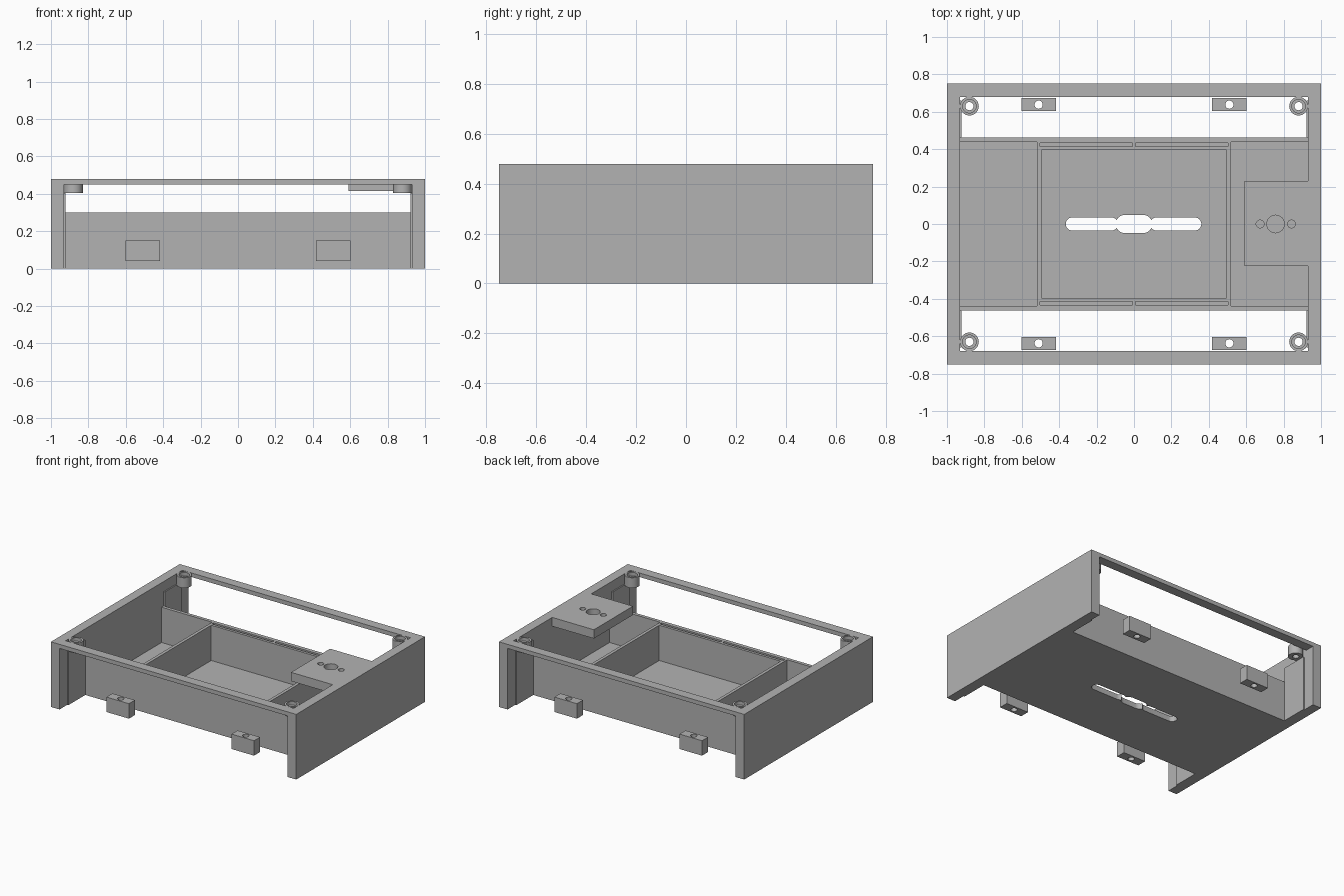
import bpy
import bmesh
from math import pi, cos, sin, radians

old = bpy.data.objects.get("Cube")
if old:
    bpy.data.objects.remove(old, do_unlink=True)

grey = bpy.data.materials.new("plain grey")
grey.use_nodes = True
grey.diffuse_color = (0.45, 0.45, 0.45, 1)
grey.node_tree.nodes["Principled BSDF"].inputs["Base Color"].default_value = grey.diffuse_color


def prism(name, outline, z0, z1):
    """Extrude a closed counter-clockwise outline from z0 to z1."""
    bm = bmesh.new()
    low = [bm.verts.new((x, y, z0)) for x, y in outline]
    high = [bm.verts.new((x, y, z1)) for x, y in outline]
    bm.faces.new(low[::-1])
    bm.faces.new(high)
    n = len(outline)
    for i in range(n):
        j = (i + 1) % n
        bm.faces.new((low[i], low[j], high[j], high[i]))
    mesh = bpy.data.meshes.new(name)
    bm.to_mesh(mesh)
    bm.free()
    mesh.materials.append(grey)
    obj = bpy.data.objects.new(name, mesh)
    bpy.context.collection.objects.link(obj)
    return obj


def box(name, xs, ys, zs):
    (x0, x1), (y0, y1) = sorted(xs), sorted(ys)
    return prism(name, [(x0, y0), (x1, y0), (x1, y1), (x0, y1)], *zs)


def capsule(x0, x1, y, r, steps=16):
    """Outline of a round-ended slot along x; x0 == x1 gives a circle."""
    ends = [(x1, -pi / 2), (x0, pi / 2)]
    closed = x0 == x1
    return [(cx + r * cos(a + pi * i / steps), y + r * sin(a + pi * i / steps))
            for cx, a in ends for i in range(steps if closed else steps + 1)]


def cut(obj, cutter):
    cutter.hide_render = True
    mod = obj.modifiers.new("cut", "BOOLEAN")
    mod.operation = "DIFFERENCE"
    mod.solver = "EXACT"
    mod.object = cutter
    bpy.context.view_layer.objects.active = obj
    bpy.ops.object.modifier_apply(modifier=mod.name)
    bpy.data.objects.remove(cutter, do_unlink=True)


def drill(obj, x, y, r, z0=-0.1, z1=0.6):
    cut(obj, prism("drill", capsule(x, x, y, r), z0, z1))


def smooth(obj):
    bpy.ops.object.select_all(action="DESELECT")
    obj.select_set(True)
    bpy.context.view_layer.objects.active = obj
    bpy.ops.object.shade_smooth_by_angle(angle=radians(30))


HEIGHT, FLOOR, TRAY = 0.48, 0.04, 0.30

# Floor plate with a three-part round-ended opening
floor = box("floor", (-0.93, 0.93), (-0.463, 0.463), (0, FLOOR))
for x0, x1, r in ((-0.33, -0.12, 0.035), (0.12, 0.325, 0.035), (-0.05, 0.05, 0.048)):
    cut(floor, prism("slot", capsule(x0, x1, 0, r), -0.1, 0.1))
smooth(floor)

for sx, side in ((-1, "right"), (1, "left")):
    # Tall outer walls and tray dividers
    box(side + "_wall", (sx * 0.93, sx), (-0.75, 0.75), (0, HEIGHT))
    box(side + "_divider", (sx * 0.495, sx * 0.518), (-0.395, 0.395), (FLOOR, TRAY))

for sy, end in ((-1, "front"), (1, "back")):
    # Slim rail joining the outer walls
    box(end + "_top_rail", (-0.93, 0.93), (sy * 0.68, sy * 0.75), (0.45, HEIGHT))
    # Tray wall, thicker in the middle, with two narrow pockets
    box(end + "_tray_wall", (-0.93, 0.93), (sy * 0.438, sy * 0.463), (FLOOR, TRAY))
    inner = box(end + "_tray_lining", (-0.518, 0.518), (sy * 0.395, sy * 0.438), (FLOOR, TRAY))
    for sx in (-1, 1):
        pocket = box("pocket", (sx * 0.008, sx * 0.503), (sy * 0.415, sy * 0.434), (FLOOR + 0.02, 0.4))
        cut(inner, pocket)

    for sx, side in ((-1, "right"), (1, "left")):
        prefix = end + "_" + side
        # Thin pad on the inside of the outer wall
        box(prefix + "_wall_pad", (sx * 0.921, sx * 0.93), (sy * 0.463, sy * 0.66), (0, 0.405))
        # Counterbored screw boss under the corner
        x, y = sx * 0.88, sy * 0.63
        boss = prism(prefix + "_screw_boss", capsule(x, x, y, 0.05), 0.405, HEIGHT)
        drill(boss, x, y, 0.036, z0=0.455)
        drill(boss, x, y, 0.022)
        smooth(boss)
        # Separate drilled mounting block
        x, y = sx * 0.51, sy * 0.638
        block = box(prefix + "_mount_block", (x - 0.092, x + 0.092), (y - 0.035, y + 0.035), (0.04, 0.15))
        drill(block, x, y, 0.022)
        smooth(block)

# Shelf bracket on the left wall with one large and two small holes
shelf = box("shelf", (0.59, 0.93), (-0.225, 0.23), (0.415, HEIGHT))
for x, r in ((0.757, 0.047), (0.674, 0.021), (0.842, 0.021)):
    drill(shelf, x, 0, r)
smooth(shelf)
